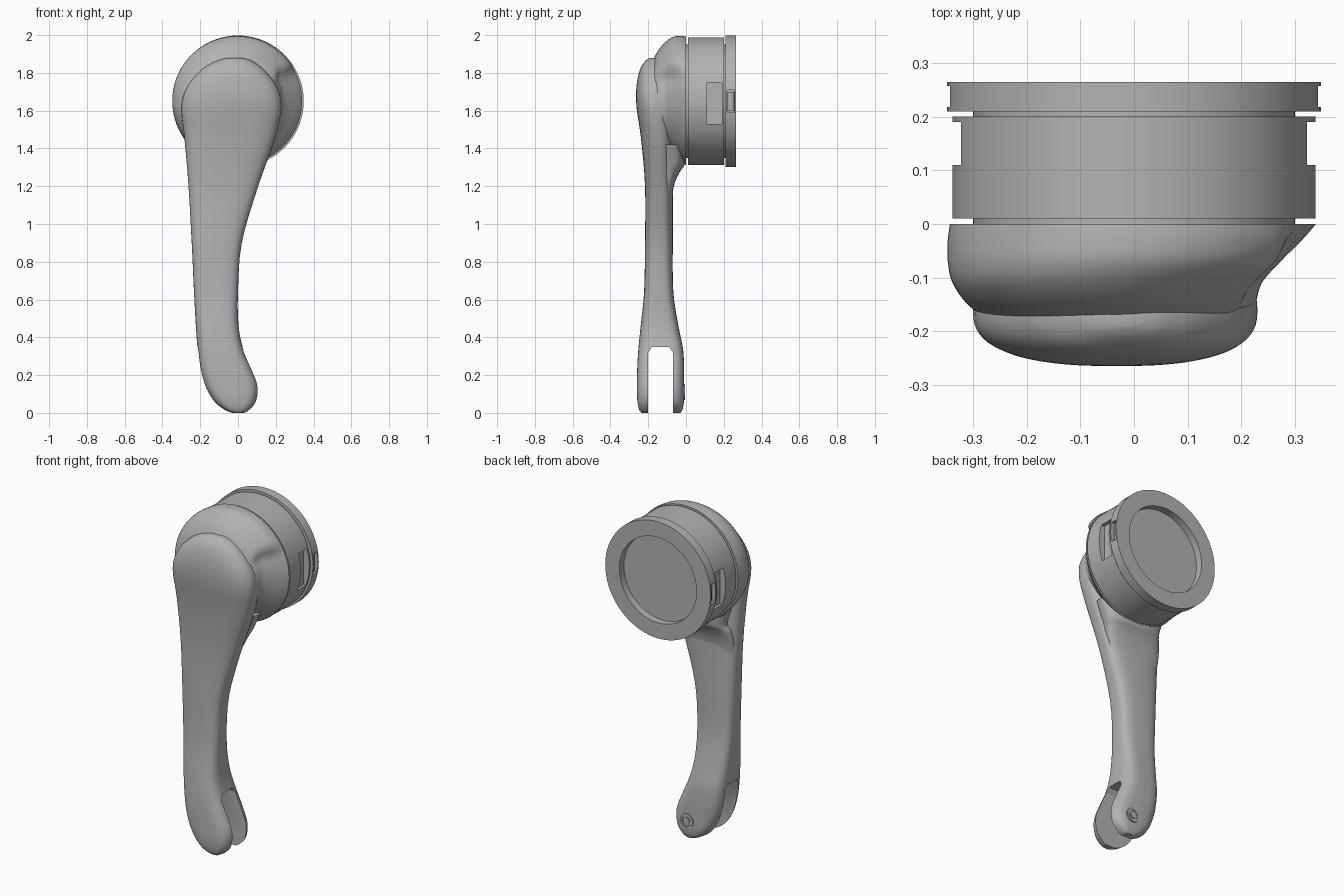
import bpy, bmesh, math
from math import cos, sin, pi
from mathutils import Vector

if "Cube" in bpy.data.objects:
    bpy.data.objects.remove(bpy.data.objects["Cube"])

HUB_Z = 1.65
SEGMENTS = 72

grey = bpy.data.materials.new("shell_grey")
grey.use_nodes = True
tone = (0.45, 0.45, 0.45, 1)
grey.diffuse_color = tone
grey.node_tree.nodes["Principled BSDF"].inputs["Base Color"].default_value = tone


def add_object(name, bm):
    bmesh.ops.recalc_face_normals(bm, faces=bm.faces)
    mesh = bpy.data.meshes.new(name)
    bm.to_mesh(mesh)
    bm.free()
    mesh.materials.append(grey)
    obj = bpy.data.objects.new(name, mesh)
    bpy.context.collection.objects.link(obj)
    return obj


def loft(name, rings, closed=False):
    """Skin a list of equal-length point rings; cap the ends unless closed."""
    bm = bmesh.new()
    loops = [[bm.verts.new(p) for p in ring] for ring in rings]
    pairs = list(zip(loops, loops[1:]))
    if closed:
        pairs.append((loops[-1], loops[0]))
    for low, high in pairs:
        count = len(low)
        for i in range(count):
            j = (i + 1) % count
            bm.faces.new((low[i], low[j], high[j], high[i]))
    if not closed:
        bm.faces.new(loops[0])
        bm.faces.new(loops[-1])
    return add_object(name, bm)


def flare(angle):
    """Weight of the concave side: right and below, with a crease up right."""
    degrees = math.degrees(angle)
    if degrees > 180:
        degrees -= 360
    rise = min(max((degrees + 130) / 40, 0), 1)
    fall = min(max((33 - degrees) / 6, 0), 1)
    return rise * fall


def circle(y, radius, x=0.0, z=HUB_Z, pinch=0.0, segments=SEGMENTS):
    ring = []
    for i in range(segments):
        a = 2 * pi * i / segments
        r = radius - pinch * flare(a)
        ring.append((x + r * cos(a), y, z + r * sin(a)))
    return ring


def box(name, low, high):
    (ax, ay, az), (bx, by, bz) = low, high
    rings = [[(ax, ay, z), (bx, ay, z), (bx, by, z), (ax, by, z)] for z in (az, bz)]
    return loft(name, rings)


def cut(obj, cutter):
    mod = obj.modifiers.new("cut", 'BOOLEAN')
    mod.object = cutter
    mod.operation = 'DIFFERENCE'
    mod.solver = 'EXACT'
    graph = bpy.context.evaluated_depsgraph_get()
    mesh = bpy.data.meshes.new_from_object(obj.evaluated_get(graph))
    obj.modifiers.clear()
    obj.data = mesh
    bpy.data.objects.remove(cutter)


def smooth(obj, angle=35):
    bpy.ops.object.select_all(action='DESELECT')
    obj.select_set(True)
    bpy.context.view_layer.objects.active = obj
    bpy.ops.object.shade_smooth_by_angle(angle=math.radians(angle))


def spline(rows, steps):
    """Smoothly subdivide rows of values."""
    rows = [Vector(r) for r in rows]
    result = []
    for i in range(len(rows) - 1):
        a, b = rows[max(i - 1, 0)], rows[i]
        c, d = rows[i + 1], rows[min(i + 2, len(rows) - 1)]
        for s in range(steps):
            t = s / steps
            result.append(b + (c - a) * (t / 2)
                          + (a * 2 - b * 5 + c * 4 - d) * (t * t / 2)
                          + (b * 3 - a - c * 3 + d) * (t ** 3 / 2))
    return result + [rows[-1]]


def section(z, left, right, front, back):
    """Rounded cross-section, squarer towards the fork and rounder at the hub."""
    power = 3.8 - 1.2 * min(z / HUB_Z, 1)
    ring = []
    for i in range(SEGMENTS):
        a = 2 * pi * i / SEGMENTS
        u = math.copysign(abs(cos(a)) ** (2 / power), cos(a))
        v = math.copysign(abs(sin(a)) ** (2 / power), sin(a))
        ring.append(((left + right) / 2 + u * (right - left) / 2,
                     (front + back) / 2 + v * (back - front) / 2, z))
    return ring


# Curved lever: height, two side edges, front and back
outline = [
    (0, -.03, .035, -.235, -.03),
    (.015, -.07, .06, -.247, -.02),
    (.05, -.118, .092, -.256, -.012),
    (.1, -.155, .106, -.26, -.01),
    (.16, -.182, .102, -.26, -.01),
    (.24, -.202, .07, -.258, -.01),
    (.34, -.214, .028, -.252, -.016),
    (.46, -.223, .003, -.24, -.04),
    (.64, -.233, 0, -.222, -.067),
    (.9, -.245, .02, -.217, -.07),
    (1.2, -.262, .107, -.217, -.068),
    (1.45, -.283, .195, -.238, -.06),
    (1.62, -.3, .23, -.262, -.06),
    (1.73, -.267, .205, -.262, -.06),
    (1.82, -.19, .135, -.243, -.07),
    (1.865, -.11, .07, -.213, -.1),
    (1.88, -.05, .02, -.19, -.13),
]
lever = loft("lever_arm", [section(*row) for row in spline(outline, 4)])

# Fork slot with a rounded top
slot = [(-.2, -.1), (-.2, .32), (-.18, .35), (-.09, .35), (-.07, .32), (-.07, -.1)]
cut(lever, loft("slot_cutter", [[(x, y, z) for y, z in slot] for x in (-.5, .5)]))
smooth(lever)

# Domed housing, flared on one side: depth, radius, side shift, height, pinch
dome = [(0, .343, 0, HUB_Z, .004), (-.03, .345, -.002, HUB_Z, .03),
        (-.07, .335, -.012, 1.655, .05), (-.11, .308, -.03, 1.655, .04),
        (-.15, .275, -.035, 1.64, .015), (-.18, .235, -.035, 1.62, 0)]
smooth(loft("hub_housing", [circle(*row) for row in spline(dome, 4)]), 45)

# Fillet joining the housing to the back of the lever
neck = [(1.1, -.235, .05, -.14, -.078), (1.17, -.246, .08, -.14, -.07),
        (1.23, -.246, .105, -.14, -.055), (1.28, -.235, .125, -.14, -.03),
        (1.32, -.218, .143, -.14, -.006), (1.42, -.245, .185, -.14, -.003)]
smooth(loft("neck_fillet", [section(*row) for row in spline(neck, 4)]), 60)

# Drum with a flat pocket on each side, and its inner core
drum = loft("hub_drum", [circle(.01, .338), circle(.2, .338)])
for side in (-1, 1):
    edges = sorted((side * .3, side * .5))
    cut(drum, box("pocket_cutter", (edges[0], .11, 1.53), (edges[1], .19, 1.75)))
smooth(drum)
smooth(loft("hub_core", [circle(-.02, .3), circle(.215, .3)]))

# Mounting ring with a recessed back plate
profile = [(.21, .348), (.265, .348), (.265, .255), (.21, .255)]
ring = loft("mounting_ring", [circle(*p) for p in profile], closed=True)
for side in (-1, 1):
    edges = sorted((side * .285, side * .5))
    cut(ring, box("notch_cutter", (edges[0], .218, 1.59), (edges[1], .257, 1.71)))
smooth(ring)
smooth(loft("back_plate", [circle(.205, .27), circle(.222, .27)]))

# Clamp screws set upright in the ring notches
for side, label in ((1, "left"), (-1, "right")):
    ends = []
    for z in (1.6, 1.7):
        ends.append([(side * .315 + .02 * cos(i * pi / 8), .238 + .02 * sin(i * pi / 8), z)
                     for i in range(16)])
    smooth(loft("clamp_screw_" + label, ends))

# Pivot screw on the back prong: raised washer and head
washer = [(-.02, .042), (-.005, .042), (-.005, .03), (-.02, .03)]
smooth(loft("pivot_washer", [circle(y, r, 0, .11, segments=24) for y, r in washer], closed=True))
smooth(loft("pivot_screw", [circle(y, .02, 0, .11, segments=6) for y in (-.03, -.005)]))
